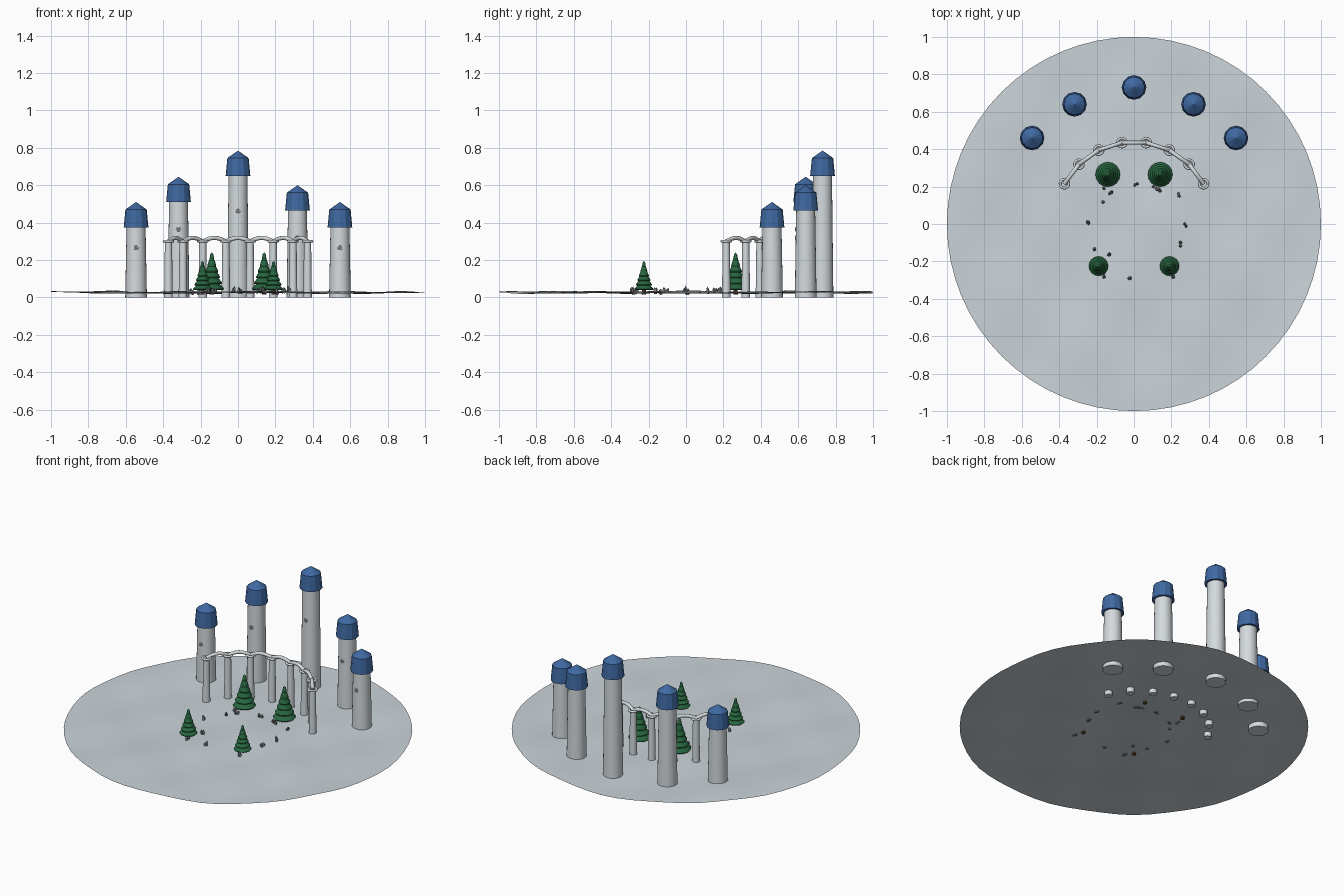
import bpy, bmesh, math, random
from mathutils import Vector

random.seed(4)
cube = bpy.data.objects.get("Cube")
if cube:
    bpy.data.objects.remove(cube, do_unlink=True)


def material(name, rgb):
    m = bpy.data.materials.new(name)
    m.use_nodes = True
    m.diffuse_color = (*rgb, 1)
    m.node_tree.nodes["Principled BSDF"].inputs["Base Color"].default_value = (*rgb, 1)
    return m


SNOW = material("snow", (0.60, 0.66, 0.70))
STONE = material("pale stone", (0.66, 0.70, 0.73))
ROOF = material("roof blue", (0.05, 0.14, 0.36))
GREEN = material("pine green", (0.02, 0.13, 0.05))
BARK = material("bark brown", (0.10, 0.06, 0.03))
ROCK = material("rock grey", (0.20, 0.21, 0.23))


def make(name, bm, mat, smooth=True):
    bmesh.ops.recalc_face_normals(bm, faces=bm.faces)
    me = bpy.data.meshes.new(name)
    bm.to_mesh(me)
    bm.free()
    me.materials.append(mat)
    ob = bpy.data.objects.new(name, me)
    bpy.context.collection.objects.link(ob)
    if smooth:
        bpy.ops.object.select_all(action='DESELECT')
        bpy.context.view_layer.objects.active = ob
        ob.select_set(True)
        bpy.ops.object.shade_smooth_by_angle(angle=math.radians(40))
    return ob


def lathe(name, profile, sides, mat, at, smooth=True):
    """Revolve (radius, height) points around a vertical axis."""
    bm = bmesh.new()
    verts = [bm.verts.new((r, 0, z)) for r, z in profile]
    edges = [bm.edges.new(p) for p in zip(verts, verts[1:])]
    bmesh.ops.spin(bm, geom=verts + edges, cent=(0, 0, 0), axis=(0, 0, 1),
                   angle=math.tau, steps=sides, use_duplicate=False)
    bmesh.ops.remove_doubles(bm, verts=bm.verts, dist=1e-5)
    ob = make(name, bm, mat, smooth)
    ob.location = at
    return ob


def tube(name, points, radius, mat, cyclic=False):
    """Sweep a round section along a path."""
    cu = bpy.data.curves.new(name, 'CURVE')
    cu.dimensions = '3D'
    cu.bevel_depth = radius
    cu.bevel_resolution = 2
    cu.use_fill_caps = True
    sp = cu.splines.new('POLY')
    sp.points.add(len(points) - 1)
    for p, co in zip(sp.points, points):
        p.co = (*co, 1)
    sp.use_cyclic_u = cyclic
    sp.use_smooth = True
    cu.materials.append(mat)
    ob = bpy.data.objects.new(name, cu)
    bpy.context.collection.objects.link(ob)
    return ob


def ring(c, r, flat=True, n=16):
    out = []
    for i in range(n):
        a = math.tau * i / n
        u, v = r * math.cos(a), r * math.sin(a)
        out.append(Vector(c) + (Vector((u, v, 0)) if flat else Vector((u, 0, v))))
    return out


def ground_z(x, y):
    return (0.027 + 0.005 * math.sin(5 * x + 2 * y + 1) * math.cos(4 * y - x)
            + 0.003 * math.sin(11 * x - 7 * y) + 0.002 * math.sin(9 * x + 13 * y))


# Gently rolling snowy ground
bm = bmesh.new()
RINGS, SEG = 20, 64
previous = None
centre = bm.verts.new((0, 0, ground_z(0, 0)))
for k in range(1, RINGS + 1):
    loop = []
    for i in range(SEG):
        x = k / RINGS * math.cos(math.tau * i / SEG)
        y = k / RINGS * math.sin(math.tau * i / SEG)
        loop.append(bm.verts.new((x, y, ground_z(x, y))))
    for i in range(SEG):
        j = (i + 1) % SEG
        if previous:
            bm.faces.new((previous[i], loop[i], loop[j], previous[j]))
        else:
            bm.faces.new((centre, loop[i], loop[j]))
    previous = loop
make("snow_ground", bm, SNOW)

# Towers with blue caps and a small round window
towers = [(-0.545, 0.46, 0.51, 0.265), (-0.318, 0.64, 0.645, 0.365),
          (0, 0.73, 0.785, 0.46), (0.318, 0.64, 0.60, 0.32), (0.545, 0.46, 0.51, 0.265)]
for x, y, top, win in towers:
    lathe("tower", [(0, 0), (0.058, 0), (0.050, top - 0.10), (0, top - 0.10)],
          24, STONE, (x, y, 0))
    lathe("tower_roof", [(0, -0.135), (0.066, -0.135), (0.057, -0.04), (0, 0)],
          12, ROOF, (x, y, top), False)
    face_y = y - 0.058 + 0.008 * win / top
    tube("window_frame", ring((x, face_y, win), 0.010, False, 10), 0.0025, STONE, True)
    bm = bmesh.new()
    bm.faces.new([bm.verts.new(p) for p in ring((x, face_y - 0.001, win), 0.008, False, 10)])
    make("window_pane", bm, ROCK, False)

# Curved colonnade with capital rings and linking arches
heads = []
for i in range(8):
    a = math.radians(152.3 - 17.8 * i)
    heads.append(Vector((0.42 * math.cos(a), 0.02 + 0.42 * math.sin(a), 0.30)))
for h in heads:
    lathe("column", [(0, 0), (0.023, 0), (0.019, 0.30), (0, 0.30)], 16, STONE, (h.x, h.y, 0))
    tube("column_ring", ring(h, 0.024), 0.007, STONE, True)
for a, b in zip(heads, heads[1:]):
    path = [a.lerp(b, t / 10) + Vector((0, 0, 0.018 * math.sin(math.pi * t / 10)))
            for t in range(11)]
    tube("arch", path, 0.011, STONE)

# Tiered pines
for x, y, radius, top in [(-0.14, 0.265, 0.066, 0.24), (0.14, 0.265, 0.066, 0.24),
                          (-0.19, -0.225, 0.052, 0.195), (0.19, -0.225, 0.052, 0.195)]:
    lathe("pine_trunk", [(0, 0.015), (0.012, 0.015), (0.01, 0.06), (0, 0.06)], 8, BARK, (x, y, 0))
    tiers = 6
    step = (top - 0.04) / (tiers + 0.4)
    for k in range(tiers):
        r = radius * (1 - 0.8 * k / (tiers - 1))
        z = 0.04 + step * k
        lathe("pine_tier", [(0, z), (r * 0.92, z), (r, z + step * 0.2),
                            (r * 0.62, z + step * 1.1), (0, z + step * 1.4)],
              16, GREEN, (x, y, 0))

# Little rock shards scattered in a ring
spots = [(-0.24, 0.01), (-0.175, 0.11), (-0.16, 0.20), (-0.12, 0.17), (0.015, 0.22),
         (0.11, 0.20), (0.13, 0.18), (0.245, 0.16), (0.28, 0), (0.26, -0.11),
         (0.20, -0.28), (-0.03, -0.295), (-0.15, -0.275), (-0.14, -0.165), (-0.22, -0.14)]
for x, y in spots:
    for k in range(2):
        r = random.uniform(0.007, 0.010)
        h = random.uniform(0.018, 0.032)
        px, py = x + random.uniform(-0.012, 0.012), y + random.uniform(-0.012, 0.012)
        ob = lathe("rock_shard", [(0, -0.01), (r, -0.005), (r * 0.8, h * 0.6), (0, h)],
                   5, ROCK, (px, py, ground_z(px, py)), False)
        ob.rotation_euler = (random.uniform(-0.3, 0.3), random.uniform(-0.3, 0.3),
                             random.uniform(0, 6))
